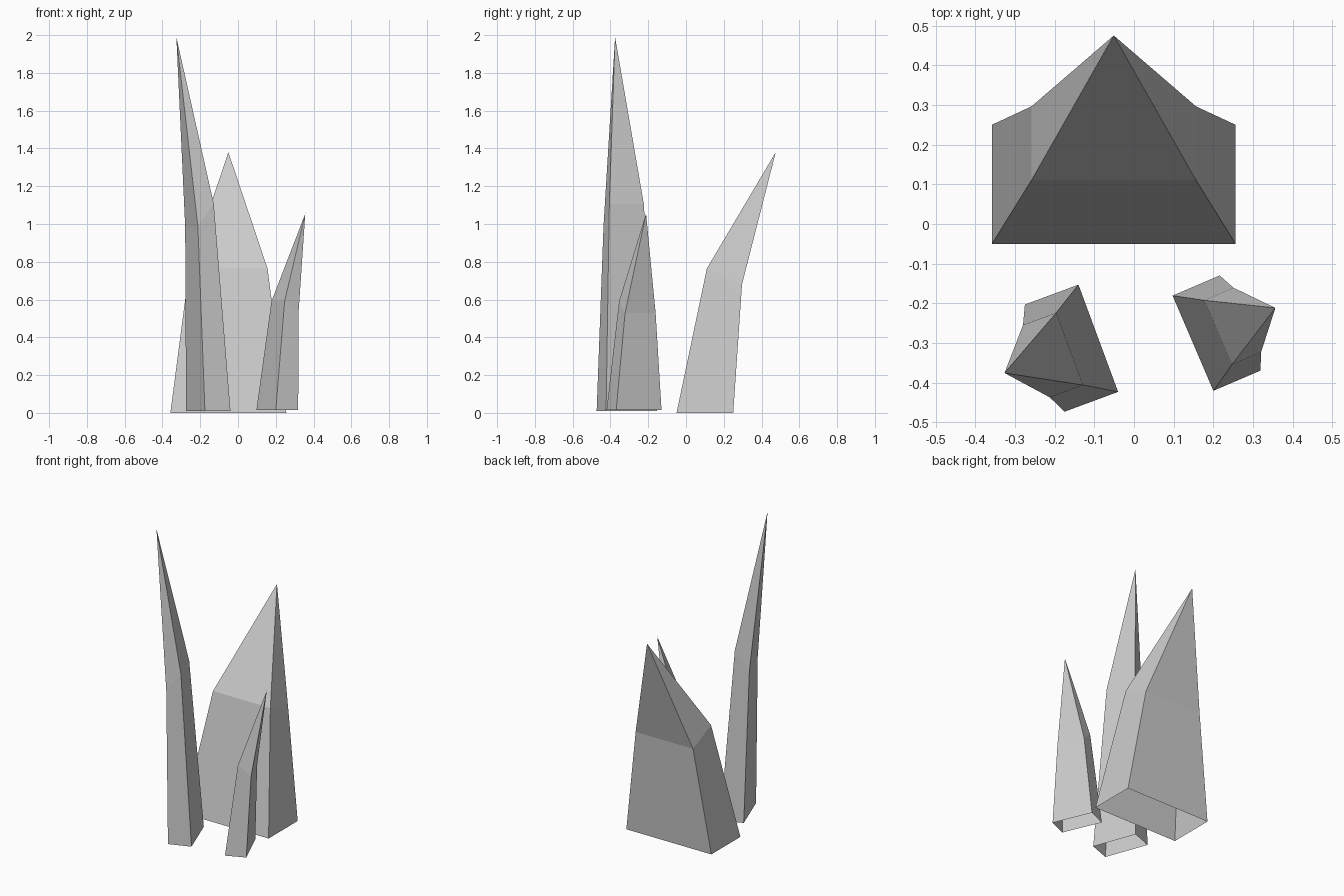
import bpy, bmesh
from math import radians
from mathutils import Matrix, Vector

if "Cube" in bpy.data.objects:
    bpy.data.objects.remove(bpy.data.objects["Cube"])


def shard(name, centre, width, depth, height, angle):
    """Four-sided leaning crystal, open underneath, in unit proportions then scaled."""
    bm = bmesh.new()
    ring = lambda hx, y0, y1, z0, z1: [bm.verts.new(p) for p in (
        (-hx, y0, z0), (hx, y0, z0), (hx, y1, z1), (-hx, y1, z1))]
    base = ring(0.5, -0.5, 0.5, 0, 0)
    mid = ring(0.3375, 0.035, 0.655, 0.554, 0.493)
    tip = bm.verts.new((0, 1.25, 1))
    for i in range(4):
        j = (i + 1) % 4
        bm.faces.new((base[i], base[j], mid[j], mid[i]))
        bm.faces.new((mid[i], mid[j], tip))
    bm.transform(Matrix.Translation(Vector(centre))
                 @ Matrix.Rotation(radians(angle), 4, 'Z')
                 @ Matrix.Diagonal((width, depth, height, 1)))
    mesh = bpy.data.meshes.new(name)
    bm.to_mesh(mesh)
    bm.free()
    bpy.context.collection.objects.link(bpy.data.objects.new(name, mesh))


# Broad shard at the back, tall one front left, short one front right
shard("wide_shard", (-0.051, 0.10, 0), 0.614, 0.30, 1.38, 0)
shard("tall_shard", (-0.1575, -0.313, 0.01), 0.288, 0.144, 1.98, 110.3)
shard("short_shard", (0.208, -0.275, 0.015), 0.261, 0.129, 1.04, -66.8)
